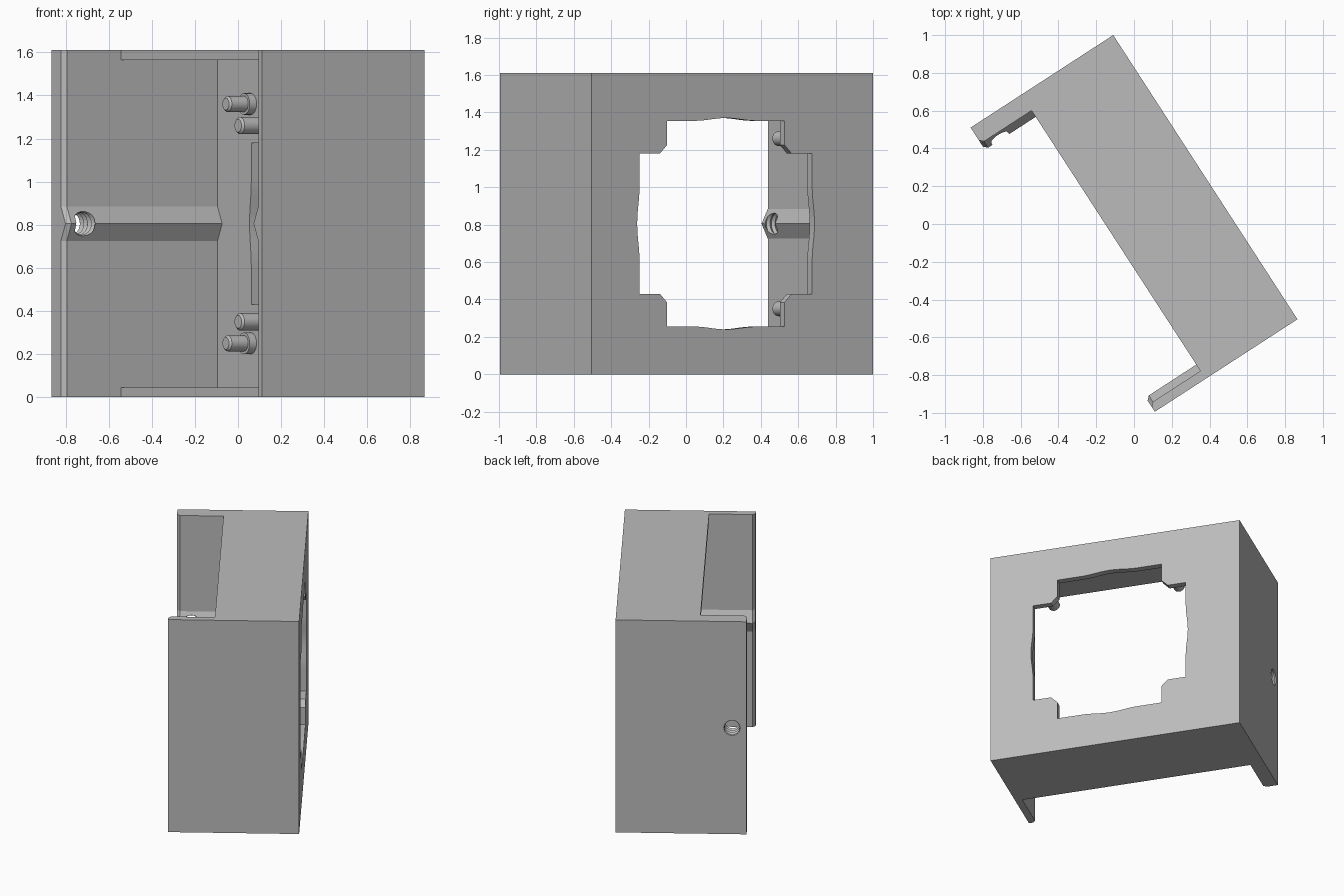
import bpy, bmesh
from math import cos, sin, pi
from mathutils import Vector

cube = bpy.data.objects.get("Cube")
if cube:
    bpy.data.objects.remove(cube)

grey = bpy.data.materials.new("mid grey")
grey.use_nodes = True
grey.diffuse_color = (0.5, 0.5, 0.5, 1)
grey.node_tree.nodes["Principled BSDF"].inputs["Base Color"].default_value = (0.5, 0.5, 0.5, 1)

# Housing frame: u along the plate, w into the open side, z up
ORIGIN = Vector((-0.11, 1.0, 0))
U = Vector((0.544, -0.839, 0))
W = Vector((-0.839, -0.544, 0))
LENGTH, DEPTH, HEIGHT = 1.793, 0.9, 1.61
MID = HEIGHT / 2
HOLE_U = 0.938


def loft(name, rings):
    """Closed solid through rings of (u, w, z) points."""
    bm = bmesh.new()
    loops = [[bm.verts.new(ORIGIN + U * u + W * w + Vector((0, 0, z))) for u, w, z in ring]
             for ring in rings]
    n = len(loops[0])
    for a, b in zip(loops, loops[1:]):
        for i in range(n):
            j = (i + 1) % n
            bm.faces.new((a[i], a[j], b[j], b[i]))
    bm.faces.new(loops[0])
    bm.faces.new(loops[-1])
    bmesh.ops.recalc_face_normals(bm, faces=bm.faces)
    mesh = bpy.data.meshes.new(name)
    bm.to_mesh(mesh)
    bm.free()
    mesh.materials.append(grey)
    obj = bpy.data.objects.new(name, mesh)
    bpy.context.collection.objects.link(obj)
    return obj


def cut(target, cutter):
    mod = target.modifiers.new("cut", 'BOOLEAN')
    mod.operation, mod.solver, mod.object = 'DIFFERENCE', 'EXACT', cutter
    bpy.context.view_layer.objects.active = target
    bpy.ops.object.modifier_apply(modifier=mod.name)
    bpy.data.objects.remove(cutter)


def cavity(w, low, high, grow=0.0):
    """Inner outline with a V ridge on each side wall."""
    left, right = 0.1 - grow, LENGTH - 0.05 + grow
    ridge, half = 0.04, 0.08
    return [(left, w, low), (right, w, low), (right, w, MID - half), (right - ridge, w, MID),
            (right, w, MID + half), (right, w, high), (left, w, high), (left, w, MID + half),
            (left + ridge, w, MID), (left, w, MID - half)]


# Housing: block hollowed out, with shorter top and bottom panels
housing = loft("housing", [[(u, w, z) for u, z in ((0, 0), (LENGTH, 0), (LENGTH, HEIGHT), (0, HEIGHT))]
                           for w in (0, DEPTH)])
cut(housing, loft("cavity_cutter", [cavity(w, 0.045, HEIGHT - 0.045) for w in (0.047, 0.6)]))
cut(housing, loft("opening_cutter", [cavity(0.58, -0.1, HEIGHT + 0.1),
                                     cavity(0.88, -0.1, HEIGHT + 0.1),
                                     cavity(0.92, -0.1, HEIGHT + 0.1, 0.04)]))

# Window: one quarter of the outline turned four times
quarter = [(0.55, -0.375)]
quarter += [(0.55 + 0.0075 * (1 + cos(pi * t / 6)), 0.2 * t / 6) for t in range(-6, 7)]
quarter += [(0.55, 0.375), (0.42, 0.375), (0.375, 0.42)]
outline = []
for k in range(4):
    outline += quarter
    quarter = [(-b, a) for a, b in quarter]
cut(housing, loft("window_cutter", [[(HOLE_U + a, w, MID + b) for a, b in outline]
                                    for w in (-0.1, 0.1)]))

# Threaded hole through the thick side wall
thread = []
for i in range(15):
    r = 0.062 if i % 2 == 0 else 0.052
    thread.append([(-0.04 + 0.016 * i, 0.8 + r * cos(pi * s / 12), MID + r * sin(pi * s / 12))
                   for s in range(24)])
cut(housing, loft("thread_cutter", thread))


def post(name, u, z, steps):
    """Round post on the inside of the plate; steps are (w, radius)."""
    obj = loft(name, [[(u + r * cos(pi * s / 12), w, z + r * sin(pi * s / 12)) for s in range(24)]
                      for w, r in steps])
    bpy.ops.object.select_all(action='DESELECT')
    obj.select_set(True)
    bpy.context.view_layer.objects.active = obj
    bpy.ops.object.shade_smooth_by_angle(angle=0.5)


# Locating posts at the four window corners
for su, side in ((-1, "near"), (1, "far")):
    for sz, level in ((-1, "lower"), (1, "upper")):
        post(f"{side}_{level}_inner_post", HOLE_U + su * 0.45, MID + sz * 0.455,
             [(0.03, 0.04), (0.175, 0.04), (0.185, 0.03)])
        post(f"{side}_{level}_shouldered_post", HOLE_U + su * 0.555, MID + sz * 0.555,
             [(0.03, 0.05), (0.085, 0.05), (0.085, 0.037), (0.175, 0.037), (0.185, 0.028)])
